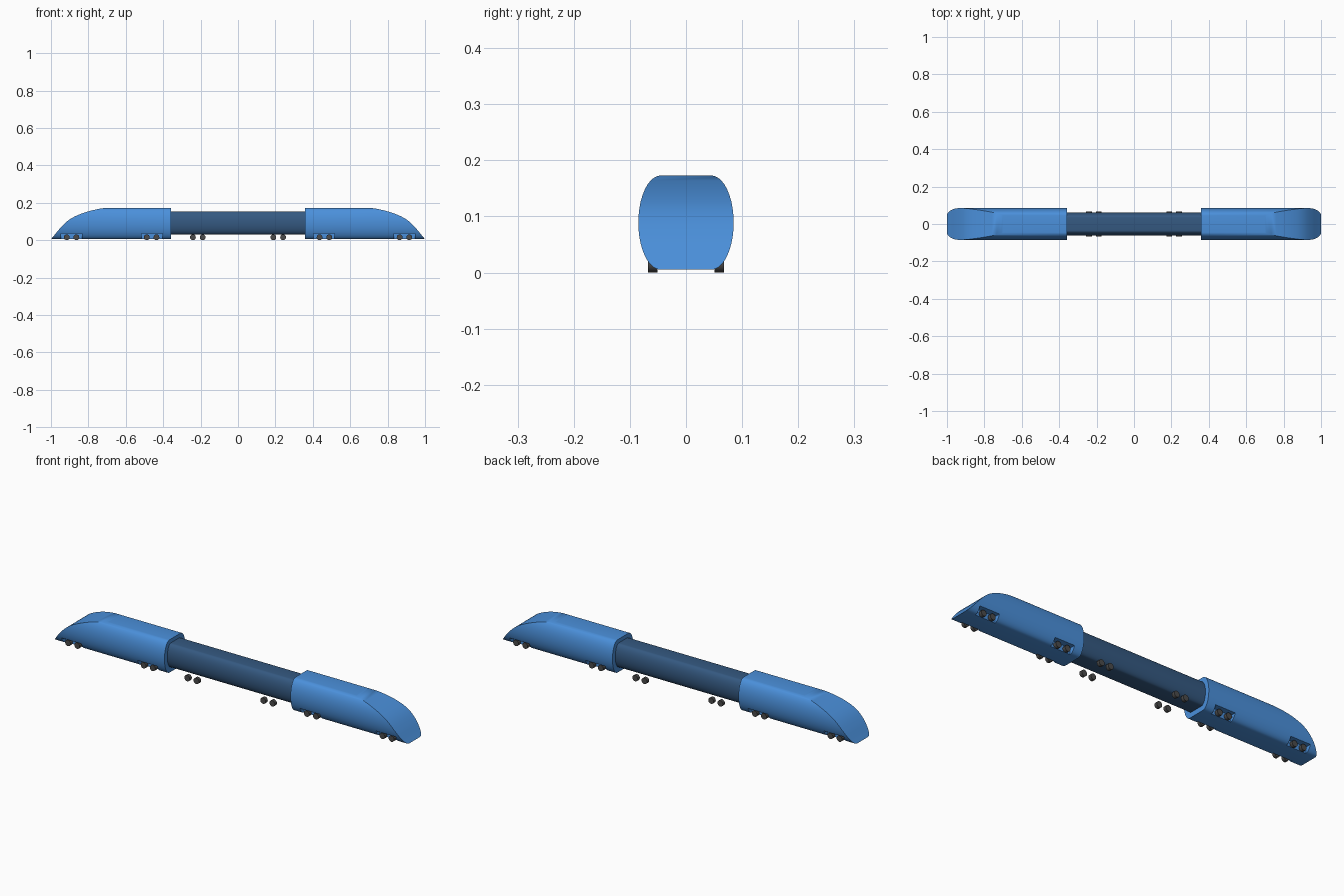
import bpy, bmesh, math
from mathutils import Matrix, Vector

if "Cube" in bpy.data.objects:
    bpy.data.objects.remove(bpy.data.objects["Cube"])

SEG = 20  # steps up each rounded side


def material(name, rgb):
    m = bpy.data.materials.new(name)
    m.diffuse_color = (*rgb, 1)
    m.use_nodes = True
    m.node_tree.nodes["Principled BSDF"].inputs["Base Color"].default_value = m.diffuse_color
    return m


blue = material("body_blue", (0.07, 0.28, 0.71))
dark_blue = material("core_blue", (0.035, 0.10, 0.22))
grey = material("wheel_grey", (0.07, 0.07, 0.07))

# Nose side profile as (z, x), bottom to top
NOSE = [(0.005, 1.0), (0.03, 0.979), (0.06, 0.955), (0.095, 0.922), (0.115, 0.895), (0.13, 0.867),
        (0.145, 0.83), (0.157, 0.79), (0.165, 0.755), (0.170, 0.73), (0.173, 0.70)]


def nose_x(z):
    for (z0, x0), (z1, x1) in zip(NOSE, NOSE[1:]):
        if z <= z1:
            return x0 + (x1 - x0) * (z - z0) / (z1 - z0)
    return NOSE[-1][1]


def section(flat, bulge, zc, half):
    """Half of a bulging cross-section, bottom to top, as (y, z)."""
    return [(flat + bulge * math.sin(math.pi * i / SEG), zc - half * math.cos(math.pi * i / SEG))
            for i in range(SEG + 1)]


def finish(bm, name, mat):
    bmesh.ops.recalc_face_normals(bm, faces=bm.faces)
    me = bpy.data.meshes.new(name)
    bm.to_mesh(me)
    bm.free()
    ob = bpy.data.objects.new(name, me)
    bpy.context.collection.objects.link(ob)
    if mat:
        me.materials.append(mat)
    return ob


def hull(name, half_section, start, end, mat):
    """Section run along x; start and end give x for each height."""
    bm = bmesh.new()
    cols = [[bm.verts.new((fx(z), s * y, z)) for y, z in half_section]
            for fx, s in ((start, -1), (end, -1), (end, 1), (start, 1))]
    for k in range(4):  # side, nose, side, back
        a, b = cols[k], cols[(k + 1) % 4]
        for i in range(SEG):
            bm.faces.new((a[i], b[i], b[i + 1], a[i + 1]))
    bm.faces.new([c[0] for c in cols])
    bm.faces.new([c[-1] for c in cols])
    return finish(bm, name, mat)


# End cars with sloping noses
end_car = hull("end_cars", section(0.045, 0.04, 0.089, 0.084), lambda z: 0.357, nose_x, blue)

# Wheel pockets along the lower sides
bm = bmesh.new()
for x in (0.46, 0.89):
    for s in (-1, 1):
        bmesh.ops.create_cube(bm, size=1, matrix=Matrix.Translation((x, s * 0.07, 0.01))
                              @ Matrix.Diagonal((0.112, 0.05, 0.054, 1)))
cutter = finish(bm, "wheel_pocket_cutter", None)
cutter.hide_render = True
cutter.display_type = 'WIRE'
cut = end_car.modifiers.new("wheel_pockets", 'BOOLEAN')
cut.operation = 'DIFFERENCE'
cut.solver = 'EXACT'
cut.object = cutter
mirror = end_car.modifiers.new("other_end", 'MIRROR')
mirror.use_axis = (True, False, False)

# Slim middle car
middle = hull("middle_car", section(0.034, 0.028, 0.092, 0.061),
              lambda z: -0.36, lambda z: 0.36, dark_blue)

# Wheels in pairs
bm = bmesh.new()
for bogie in (0.215, 0.462, 0.89):
    for x in (bogie - 0.026, bogie + 0.026):
        for sx in (-1, 1):
            for sy in (-1, 1):
                bmesh.ops.create_cone(bm, cap_ends=True, segments=16, radius1=0.0155, radius2=0.0155,
                                      depth=0.017,
                                      matrix=Matrix.Translation((sx * x, sy * 0.0595, 0.0155))
                                      @ Matrix.Rotation(math.pi / 2, 4, 'X'))
wheels = finish(bm, "wheels", grey)

# Smooth shading with crisp edges
for ob in (end_car, middle, wheels):
    bpy.ops.object.select_all(action='DESELECT')
    ob.select_set(True)
    bpy.context.view_layer.objects.active = ob
    bpy.ops.object.shade_smooth_by_angle(angle=math.radians(30))
